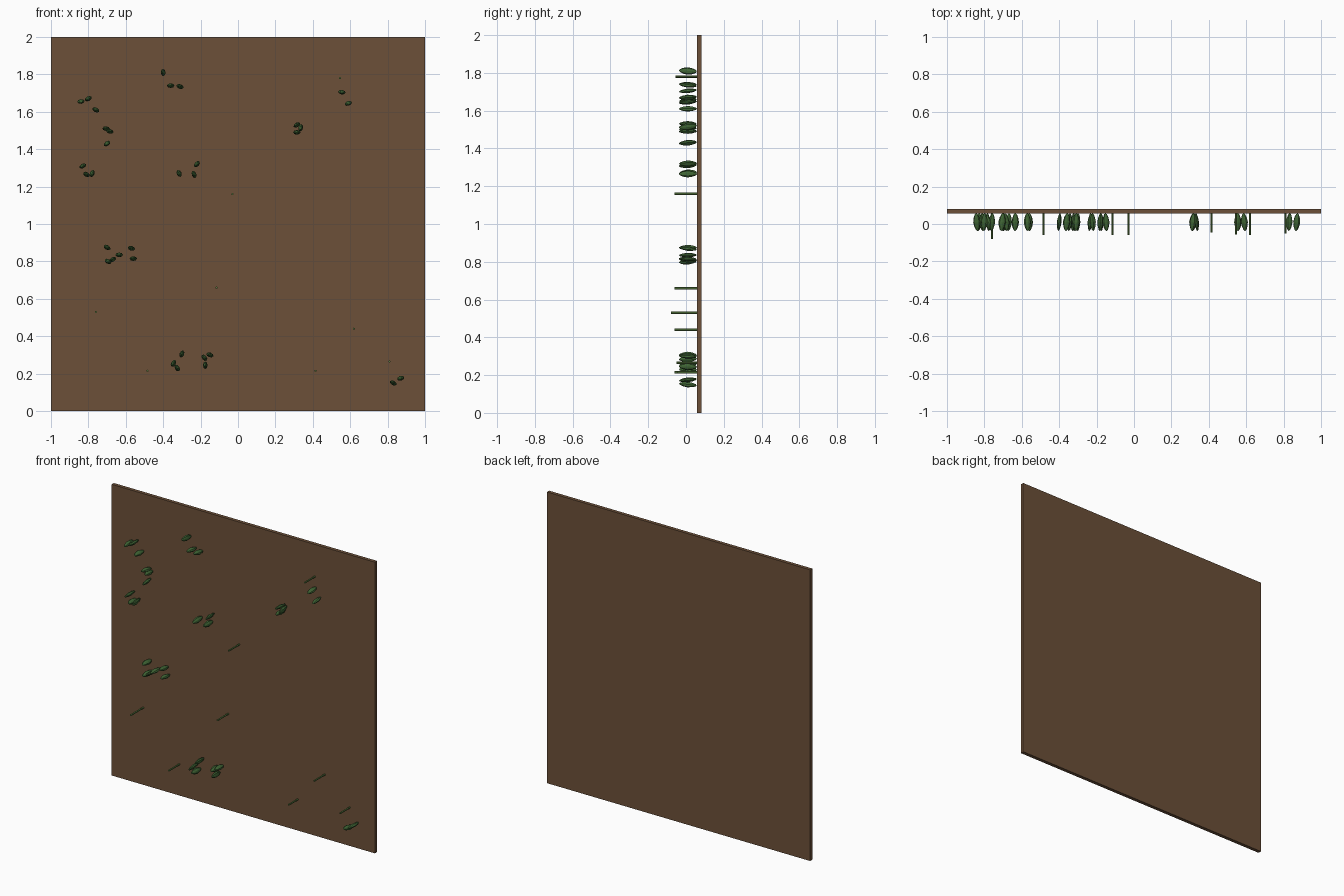
import bpy
import random
from math import radians
from mathutils import Matrix, Vector

random.seed(4)
cube = bpy.data.objects.get("Cube")
if cube:
    bpy.data.objects.remove(cube, do_unlink=True)


def make_material(name, rgb):
    mat = bpy.data.materials.new(name)
    mat.use_nodes = True
    mat.diffuse_color = (*rgb, 1)
    node = next(n for n in mat.node_tree.nodes if n.type == 'BSDF_PRINCIPLED')
    node.inputs["Base Color"].default_value = (*rgb, 1)
    return mat


soil = make_material("brown_board", (0.15, 0.08, 0.04))
leaf_green = make_material("leaf_green", (0.05, 0.13, 0.035))
stem_green = make_material("stem_green", (0.1, 0.2, 0.05))

FRONT = 0.057   # front face of the board
BACK = 0.081


def finish(name, mat):
    obj = bpy.context.object
    obj.name = name
    obj.data.materials.append(mat)
    return obj


# Backing board
bpy.ops.mesh.primitive_cube_add(size=1, location=(0, (FRONT + BACK) / 2, 1))
board = finish("backing_board", soil)
board.scale = (2, BACK - FRONT, 2)


def add_leaf(x, z, roll):
    """Faceted lens-shaped leaf pointing out of the board."""
    bpy.ops.mesh.primitive_uv_sphere_add(segments=8, ring_count=6, radius=1)
    leaf = finish("leaf", leaf_green)
    for v in leaf.data.vertices:
        taper = 1 - 0.2 * abs(v.co.z)
        v.co.x *= 0.02 * taper
        v.co.y *= 0.0125 * taper
        v.co.z *= 0.048
    tilt = Matrix.Rotation(radians(random.uniform(-7, 7)), 4, 'X')
    yaw = Matrix.Rotation(radians(random.uniform(-7, 7)), 4, 'Z')
    outward = Matrix.Rotation(radians(90), 4, 'X')
    spin = Matrix.Rotation(radians(-roll), 4, 'Y')
    place = Matrix.Translation(Vector((x, 0.01, z)))
    leaf.matrix_world = place @ tilt @ yaw @ spin @ outward


# Leaf clusters: x, z and roll of each leaf
clusters = [
    [(-.4, 1.81, 95), (-.36, 1.74, 0), (-.31, 1.735, -20)],
    [(-.84, 1.655, 10), (-.8, 1.67, 30), (-.76, 1.61, -30)],
    [(-.705, 1.51, -5), (-.685, 1.495, -15), (-.7, 1.43, 35)],
    [(-.83, 1.31, 30), (-.81, 1.265, -30), (-.78, 1.27, 70)],
    [(-.315, 1.27, -65), (-.22, 1.32, 50), (-.235, 1.265, -70)],
    [(.315, 1.53, 30), (.335, 1.515, 80), (.315, 1.49, 0)],
    [(.555, 1.705, -10), (.59, 1.645, 20)],
    [(-.7, .875, -30), (-.635, .835, 0), (-.67, .81, 30), (-.695, .8, -30)],
    [(-.57, .87, -15), (-.56, .815, 0)],
    [(-.3, .305, 70), (-.345, .255, 60), (-.325, .23, -60)],
    [(-.18, .285, -50), (-.15, .3, -20), (-.175, .245, 90)],
    [(.87, .175, 20), (.83, .15, -30)],
]
for cluster in clusters:
    for x, z, roll in cluster:
        add_leaf(x, z, roll)

# Thin stems: x, z and y of the tip
stems = [(-.03, 1.16, -.06), (-.115, .66, -.06), (-.76, .53, -.08),
         (.62, .44, -.06), (.81, .265, -.05), (-.485, .215, -.06),
         (.415, .215, -.045), (.545, 1.78, -.055)]
for x, z, tip in stems:
    root = FRONT + 0.005
    bpy.ops.mesh.primitive_cylinder_add(
        vertices=6, radius=0.006, depth=root - tip,
        location=(x, (root + tip) / 2, z), rotation=(radians(90), 0, 0))
    finish("stem", stem_green)
